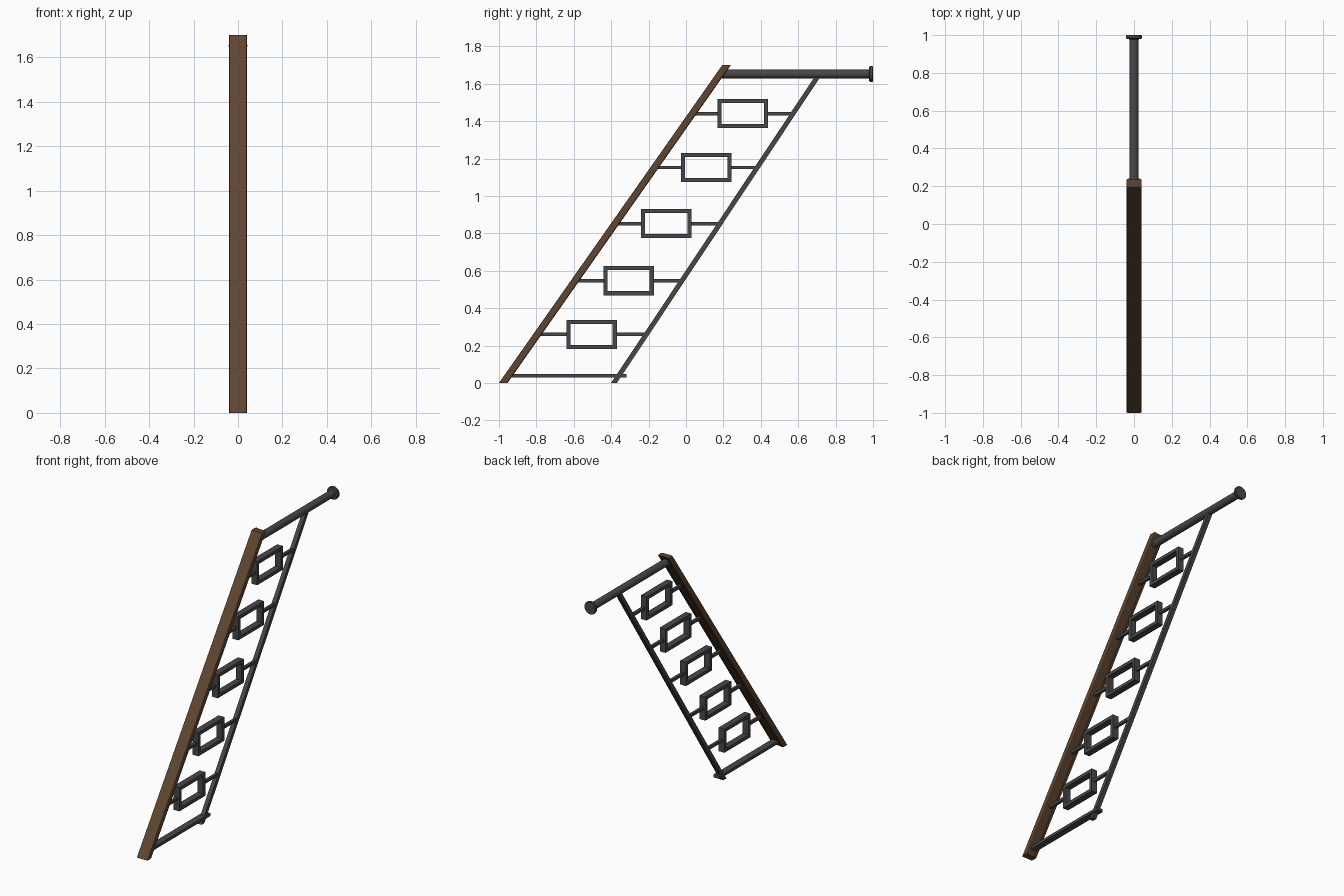
import bpy, bmesh, math
from mathutils import Vector

if "Cube" in bpy.data.objects:
    bpy.data.objects.remove(bpy.data.objects["Cube"])


def material(name, rgb):
    m = bpy.data.materials.new(name)
    m.diffuse_color = (*rgb, 1)
    m.use_nodes = True
    m.node_tree.nodes["Principled BSDF"].inputs["Base Color"].default_value = m.diffuse_color
    return m


WOOD = material("brown_wood", (0.115, 0.060, 0.030))
METAL = material("dark_grey_metal", (0.064, 0.064, 0.068))


def finish(name, bm, mat, smooth=False):
    bmesh.ops.recalc_face_normals(bm, faces=bm.faces[:])
    me = bpy.data.meshes.new(name)
    bm.to_mesh(me)
    bm.free()
    me.materials.append(mat)
    ob = bpy.data.objects.new(name, me)
    bpy.context.collection.objects.link(ob)
    if smooth:
        bpy.context.view_layer.objects.active = ob
        ob.select_set(True)
        bpy.ops.object.shade_smooth_by_angle(angle=math.radians(35))
        ob.select_set(False)
    return ob


def sheared(name, profile, start, end, mat):
    """Extrude a horizontal (x, y) outline along a slanted line."""
    bm = bmesh.new()
    s, e = Vector(start), Vector(end)
    face = bm.faces.new([bm.verts.new(s + Vector((x, y, 0))) for x, y in profile])
    res = bmesh.ops.extrude_face_region(bm, geom=[face])
    verts = [g for g in res["geom"] if isinstance(g, bmesh.types.BMVert)]
    bmesh.ops.translate(bm, verts=verts, vec=e - s)
    return finish(name, bm, mat)


def add_box(bm, lo, hi):
    lo, hi = Vector(lo), Vector(hi)
    verts = bmesh.ops.create_cube(bm, size=1)["verts"]
    for v in verts:
        v.co = Vector([a * b for a, b in zip(v.co, hi - lo)]) + (lo + hi) / 2


def lathe(name, profile, z, mat, n=24):
    """Spin (radius, y) points around a horizontal y axis."""
    bm = bmesh.new()
    rings = []
    for r, y in profile:
        rings.append([bm.verts.new((r * math.cos(2 * math.pi * i / n), y,
                                    z + r * math.sin(2 * math.pi * i / n))) for i in range(n)])
    for a, b in zip(rings, rings[1:]):
        for i in range(n):
            j = (i + 1) % n
            bm.faces.new((a[i], a[j], b[j], b[i]))
    bm.faces.new(rings[0])
    bm.faces.new(rings[-1])
    return finish(name, bm, mat, True)


# Wooden handrail: softened edges and a shallow channel underneath
half = [(0.033, -0.023), (0.038, -0.021), (0.040, -0.015), (0.040, 0.014),
        (0.037, 0.021), (0.031, 0.023), (0.022, 0.023), (0.020, 0.018)]
profile = half + [(-x, y) for x, y in reversed(half)]
sheared("wooden_handrail", profile, (0, -0.977, 0), (0, 0.217, 1.70), WOOD)

# Thin lower rail
w, d = 0.014, 0.0155
sheared("lower_rail", [(-w, -d), (w, -d), (w, d), (-w, d)],
        (0, -0.385, 0), (0, 0.702, 1.635), METAL)

# Top round bar with wall flange
lathe("top_bar", [(0.024, 0.185), (0.024, 0.985)], 1.652, METAL)
lathe("wall_flange", [(0.026, 0.978), (0.038, 0.980), (0.042, 0.985),
                      (0.042, 0.997), (0.039, 1.0)], 1.652, METAL)

# Flat bottom bar
bm = bmesh.new()
add_box(bm, (-0.022, -0.955, 0.029), (0.022, -0.318, 0.048))
finish("bottom_bar", bm, METAL)

# Rectangular panels, each held by two short rods
FW, FH, T, D = 0.135, 0.078, 0.022, 0.021
for k, (cy, cz) in enumerate([(-0.505, 0.26), (-0.307, 0.547), (-0.105, 0.852),
                              (0.108, 1.152), (0.304, 1.44)], 1):
    bm = bmesh.new()
    outer = [(-FW, -FH), (FW, -FH), (FW, FH), (-FW, FH)]
    inner = [(-FW + T, -FH + T), (FW - T, -FH + T), (FW - T, FH - T), (-FW + T, FH - T)]
    loops = [[bm.verts.new((x, cy + y, cz + z)) for y, z in pts]
             for x, pts in ((-D, outer), (D, outer), (D, inner), (-D, inner))]
    for a, b in zip(loops, loops[1:] + loops[:1]):
        for i in range(4):
            j = (i + 1) % 4
            bm.faces.new((a[i], a[j], b[j], b[i]))
    finish(f"panel_frame_{k}", bm, METAL)

    rail_y = -0.977 + cz * 1.194 / 1.70
    low_y = -0.385 + cz * 1.087 / 1.635
    bm = bmesh.new()
    add_box(bm, (-0.009, rail_y + 0.005, cz - 0.009), (0.009, cy - FW + 0.005, cz + 0.009))
    add_box(bm, (-0.009, cy + FW - 0.005, cz - 0.009), (0.009, low_y, cz + 0.009))
    finish(f"panel_rods_{k}", bm, METAL)
